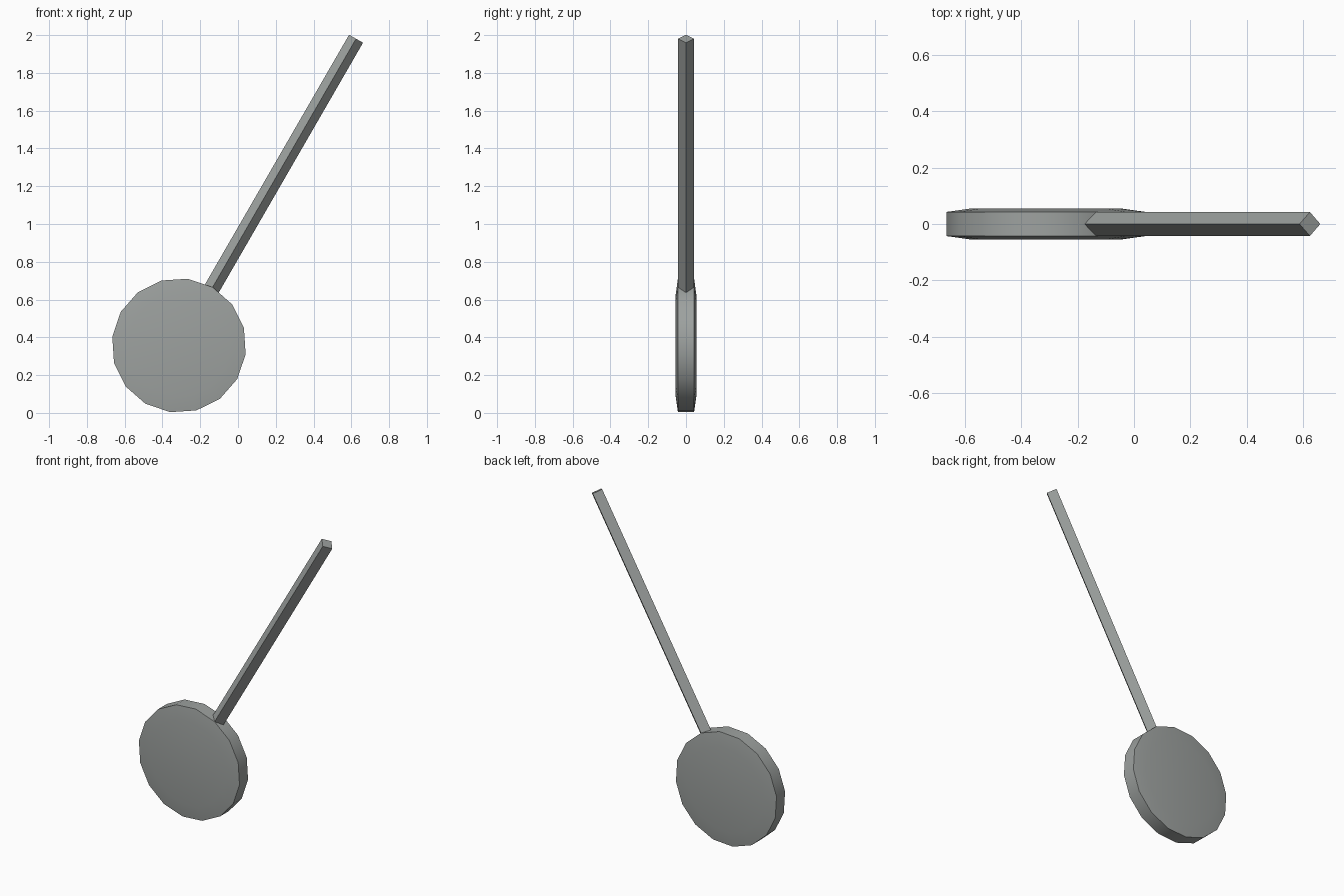
import bpy
import bmesh
import math
from mathutils import Matrix, Vector

if "Cube" in bpy.data.objects:
    bpy.data.objects.remove(bpy.data.objects["Cube"], do_unlink=True)

metal = bpy.data.materials.new("grey_metal")
metal.use_nodes = True
grey = (0.34, 0.36, 0.35, 1)
metal.diffuse_color = grey
metal.node_tree.nodes["Principled BSDF"].inputs["Base Color"].default_value = grey

# Local frame: x runs along the rod, z is the thickness of the bob
swing = (Matrix.Translation((-0.3125, 0, 0.357))
         @ Matrix.Rotation(math.radians(-60), 4, "Y")
         @ Matrix.Rotation(math.radians(90), 4, "X"))


def loft(name, rings):
    """Join rings of equal point count and cap both ends."""
    bm = bmesh.new()
    loops = [[bm.verts.new(swing @ p) for p in ring] for ring in rings]
    n = len(loops[0])
    for a, b in zip(loops, loops[1:]):
        for i in range(n):
            j = (i + 1) % n
            bm.faces.new((a[i], a[j], b[j], b[i]))
    bm.faces.new(loops[0])
    bm.faces.new(loops[-1])
    bmesh.ops.recalc_face_normals(bm, faces=bm.faces)
    mesh = bpy.data.meshes.new(name)
    bm.to_mesh(mesh)
    bm.free()
    mesh.materials.append(metal)
    obj = bpy.data.objects.new(name, mesh)
    bpy.context.collection.objects.link(obj)
    return obj


def circle(radius, z, sides=16):
    turn = math.tau / sides
    return [Vector((radius * math.cos(i * turn), radius * math.sin(i * turn), z))
            for i in range(sides)]


def diamond(x, half=0.0425):
    return [Vector((x, half * math.cos(i * math.pi / 2), half * math.sin(i * math.pi / 2)))
            for i in range(4)]


# Sixteen-sided bob with shallow sloping borders on both faces
bob = loft("pendulum_bob", [circle(0.27, -0.055), circle(0.356, -0.043),
                            circle(0.356, 0.043), circle(0.27, 0.055)])

# Square rod set on its corner
loft("pendulum_rod", [diamond(0.3), diamond(1.875)])

bpy.ops.object.select_all(action="DESELECT")
bob.select_set(True)
bpy.context.view_layer.objects.active = bob
bpy.ops.object.shade_smooth_by_angle(angle=math.radians(30))
